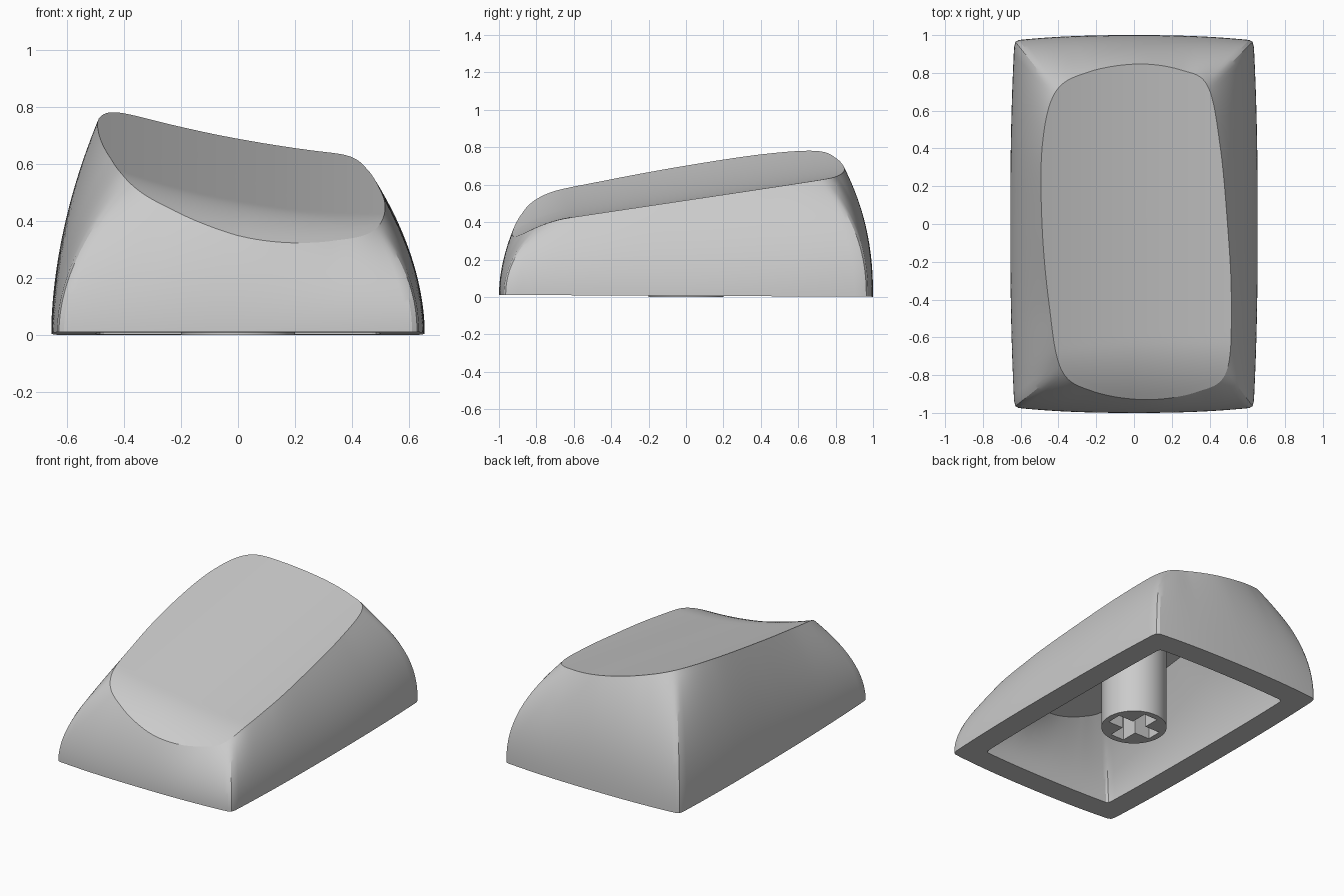
import bpy, bmesh, math
from mathutils import Vector

cube = bpy.data.objects.get("Cube")
if cube:
    bpy.data.objects.remove(cube)

grey = bpy.data.materials.new("light grey plastic")
grey.use_nodes = True
grey.diffuse_color = (0.6, 0.6, 0.6, 1)
grey.node_tree.nodes["Principled BSDF"].inputs["Base Color"].default_value = (0.6, 0.6, 0.6, 1)

STEPS = 14      # samples between neighbouring rim points
CENTRE = Vector((0.02, -0.03))

# Outline of the dish seen from above: each row is a corner and the side after it
RIM = [(.39, .73), (.25, .815), (.02, .847), (-.24, .805),
       (-.415, .70), (-.485, .42), (-.487, 0), (-.45, -.42),
       (-.385, -.77), (-.22, -.885), (.06, -.93), (.33, -.89),
       (.49, -.78), (.515, -.4), (.495, 0), (.455, .42)]
BOWS = [Vector(b) for b in ((0, .028), (-.022, 0), (0, -.028), (.022, 0))]


def dish(p):
    """Height of the sloping scooped top, rolling down at the front."""
    roll = max(0, -.62 - p.y + .1 * min(p.x, 0))
    return .562 + .15 * p.y - .78 * roll ** 2 - .19 * p.x + .2 * p.x ** 2


def spline(i, t):
    a, b, c, d = (Vector(RIM[(i + k) % len(RIM)]) for k in (-1, 0, 1, 2))
    return .5 * (2 * b + (c - a) * t + (2 * a - 5 * b + 4 * c - d) * t ** 2
                 + (3 * b - a - 3 * c + d) * t ** 3)


count = len(RIM) * STEPS


def outline(half_x, half_y, bow):
    """Bowed rectangle with slightly softened corners."""
    corners = [Vector((sx * half_x, sy * half_y))
               for sx, sy in ((1, 1), (-1, 1), (-1, -1), (1, -1))]
    pts = []
    for side in range(4):
        for k in range(count // 4):
            t = k / (count // 4)
            p = corners[side].lerp(corners[(side + 1) % 4], t)
            pts.append(p + BOWS[side] * bow * (1 - abs(2 * t - 1) ** 2.4))
    return [(pts[k - 1] + 2 * p + pts[(k + 1) % count]) / 4 for k, p in enumerate(pts)]


rim = [spline(k // STEPS, k % STEPS / STEPS) for k in range(count)]
base = outline(.633, .972, 1)
inner_base = outline(.488, .828, .5)
inner_rim = [CENTRE + (p - CENTRE) * Vector((.6, .71)) for p in rim]


def wall(low, high, drop, levels):
    """Rings that leave the base upright and lean in towards the rim."""
    rings = []
    for j in range(levels + 1):
        s = j / levels
        ring = []
        for a, b in zip(low, high):
            # fuller curve towards the back and left corners
            full = min(1, max(0, .5 + .5 * a.y + .8 * a.x))
            p = a.lerp(b, s ** (1.9 + .4 * full * a.y ** 2))
            z0 = .006 - .005 * a.y
            ring.append((p.x, p.y, z0 + (dish(b) - drop - z0) * s))
        rings.append(ring)
    return rings


def cover(edge, drop, levels):
    """Rings that follow the dish from its edge to near the middle."""
    rings = []
    for j in range(1, levels):
        pts = [p.lerp(CENTRE, j / levels) for p in edge]
        rings.append([(p.x, p.y, dish(p) - drop) for p in pts])
    return rings


def finish(obj, angle):
    obj.data.materials.append(grey)
    bpy.ops.object.select_all(action='DESELECT')
    obj.select_set(True)
    bpy.context.view_layer.objects.active = obj
    bpy.ops.object.shade_smooth_by_angle(angle=math.radians(angle))


def new_object(name, bm):
    bmesh.ops.recalc_face_normals(bm, faces=bm.faces)
    mesh = bpy.data.meshes.new(name)
    bm.to_mesh(mesh)
    bm.free()
    obj = bpy.data.objects.new(name, mesh)
    bpy.context.collection.objects.link(obj)
    return obj


# Hollow cap: ceiling, inner wall, flat lip, outer wall and dish in one skin
DROP = .09
inside = wall(inner_base, inner_rim, DROP, 16) + cover(inner_rim, DROP, 10)
outside = wall(base, rim, 0, 24) + cover(rim, 0, 28)
bm = bmesh.new()
loops = [[bm.verts.new(co) for co in ring] for ring in inside[::-1] + outside]
for lower, upper in zip(loops, loops[1:]):
    for k in range(count):
        n = (k + 1) % count
        bm.faces.new((lower[k], lower[n], upper[n], upper[k]))
for loop, drop in ((loops[0], DROP), (loops[-1], 0)):
    tip = bm.verts.new((*CENTRE, dish(CENTRE) - drop))
    for k in range(count):
        bm.faces.new((loop[k], loop[(k + 1) % count], tip))
finish(new_object("cap_shell", bm), 23)

# Round mounting stem
STEM_TOP = .515
bm = bmesh.new()
bmesh.ops.create_cone(bm, cap_ends=True, segments=64, radius1=.2, radius2=.2, depth=STEM_TOP)
bmesh.ops.translate(bm, verts=bm.verts, vec=(0, 0, STEM_TOP / 2))
stem = new_object("mounting_stem", bm)

# Cross-shaped socket cut up into the stem
for name, size in (("slot_cutter_x", (.32, .1, .6)), ("slot_cutter_y", (.1, .32, .6))):
    bm = bmesh.new()
    bmesh.ops.create_cube(bm, size=1)
    bmesh.ops.scale(bm, verts=bm.verts, vec=size)
    cutter = new_object(name, bm)
    cutter.hide_render = True
    cut = stem.modifiers.new(name, 'BOOLEAN')
    cut.operation = 'DIFFERENCE'
    cut.solver = 'EXACT'
    cut.object = cutter
    bpy.context.view_layer.objects.active = stem
    bpy.ops.object.modifier_apply(modifier=name)
    bpy.data.objects.remove(cutter)
finish(stem, 30)
